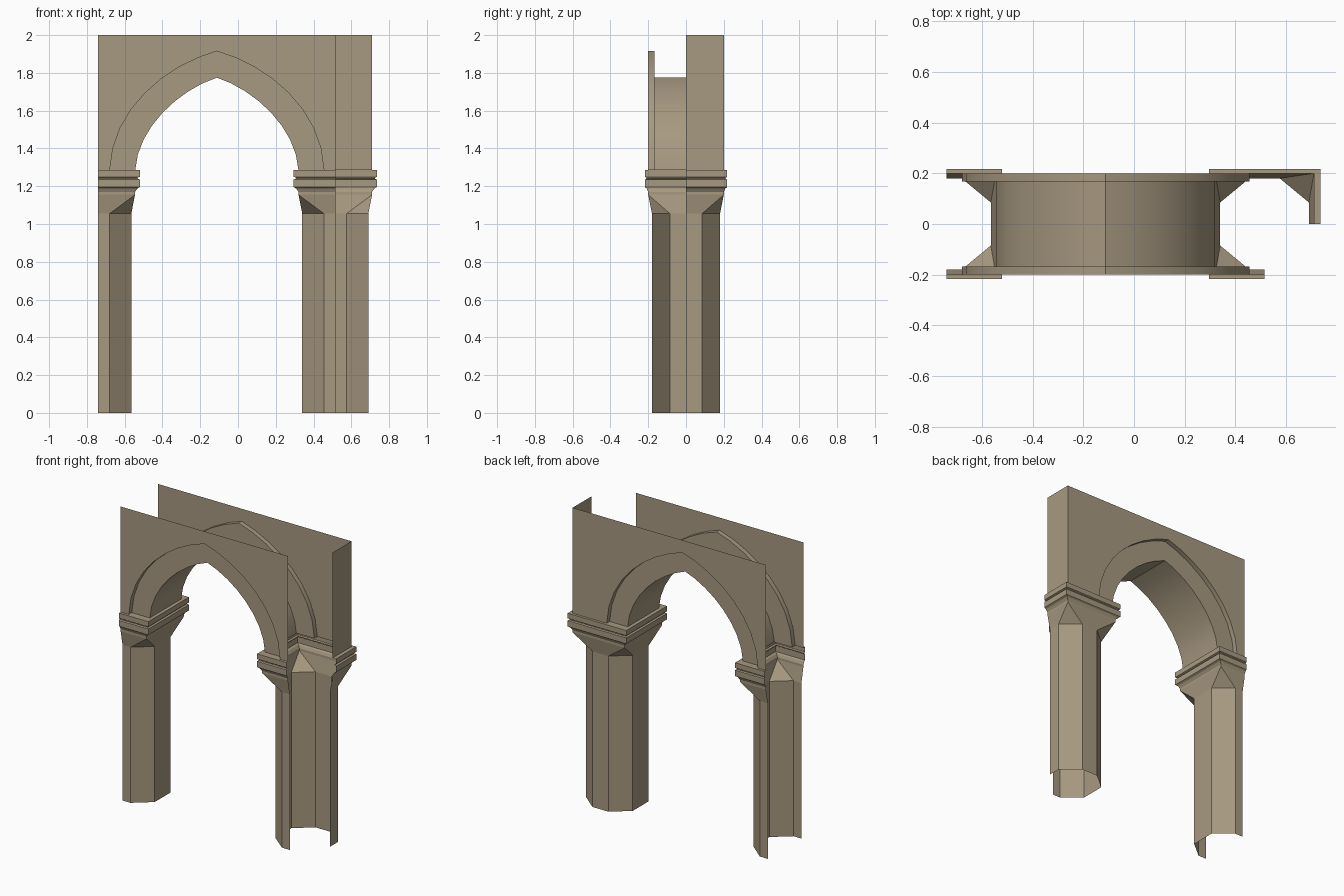
import bpy, bmesh
from mathutils import Vector

if "Cube" in bpy.data.objects:
    bpy.data.objects.remove(bpy.data.objects["Cube"])

stone = bpy.data.materials.new("tan_stone")
stone.diffuse_color = (0.39, 0.32, 0.22, 1)
stone.use_nodes = True
stone.node_tree.nodes["Principled BSDF"].inputs["Base Color"].default_value = stone.diffuse_color

ARCH_X = -0.112              # centre line of the arch
LEFT, RIGHT = -0.74, 0.515   # column axes
SPRING, TOP = 1.285, 2.0
WALL_Y, BAND_Y = 0.2, 0.168


def build(name, faces, outward, smooth=False):
    """Make an object from polygons; outward(centre) gives the facing side."""
    bm = bmesh.new()
    for pts in faces:
        bm.faces.new([bm.verts.new(p) for p in pts])
    bmesh.ops.remove_doubles(bm, verts=bm.verts, dist=0.0005)
    bm.normal_update()
    for f in bm.faces:
        if f.normal.dot(outward(f.calc_center_median())) < 0:
            f.normal_flip()
    me = bpy.data.meshes.new(name)
    bm.to_mesh(me)
    bm.free()
    me.materials.append(stone)
    ob = bpy.data.objects.new(name, me)
    bpy.context.collection.objects.link(ob)
    if smooth:
        bpy.ops.object.select_all(action='DESELECT')
        ob.select_set(True)
        bpy.context.view_layer.objects.active = ob
        bpy.ops.object.shade_smooth_by_angle(angle=0.5)
    return ob


def arch(p0, p1, p2, p3, n=8):
    """Pointed arch, left spring to right spring, as (x, z) points."""
    half = []
    for i in range(n + 1):
        t = i / n
        s = 1 - t
        half.append([s**3 * a + 3 * s * s * t * b + 3 * s * t * t * c + t**3 * d
                     for a, b, c, d in zip(p0, p1, p2, p3)])
    return ([(ARCH_X - x, z) for x, z in half]
            + [(ARCH_X + x, z) for x, z in reversed(half[:-1])])


def strip(a, b):
    """Quads between two point rows."""
    return [(a[i], a[i + 1], b[i + 1], b[i]) for i in range(len(a) - 1)]


def row(pts, y):
    return [(x, y, z) for x, z in pts]


inner = arch((0.432, SPRING), (0.42, 1.51), (0.2, 1.71), (0, 1.775))
outer = arch((0.567, SPRING), (0.555, 1.61), (0.27, 1.84), (0, 1.915))
into_opening = lambda c: Vector((ARCH_X - c.x, 0, 1.35 - c.z))

# Wall faces, recessed arch bands and their reveals, front and back
for side, label, x_end in ((-1, "front", RIGHT), (1, "back", RIGHT + 0.195)):
    facing = lambda c, s=side: Vector((0, s, 0))
    y, yb = side * WALL_Y, side * BAND_Y
    outline = ([(LEFT, TOP), (LEFT, SPRING)] + outer
               + [(x_end, SPRING), (x_end, TOP)])
    build(label + "_wall", [row(outline, y)], facing)
    build(label + "_arch_band", strip(row(outer, yb), row(inner, yb)), facing)
    build(label + "_arch_reveal", strip(row(outer, y), row(outer, yb)),
          into_opening, True)
    # small ledges where the band meets the capitals
    feet = []
    for i in (0, -1):
        xa, xb = inner[i][0], outer[i][0]
        feet.append([(xa, y, SPRING), (xb, y, SPRING),
                     (xb, yb, SPRING), (xa, yb, SPRING)])
    build(label + "_band_ledge", feet, lambda c: Vector((0, 0, 1)))

# Underside of the arch
build("arch_soffit", strip(row(inner, -BAND_Y), row(inner, BAND_Y)),
      into_opening, True)

# Return wall at the right corner
xs = RIGHT + 0.195
build("side_wall", [[(xs, 0, SPRING), (xs, WALL_Y, SPRING),
                     (xs, WALL_Y, TOP), (xs, 0, TOP)]],
      lambda c: Vector((1, 0, 0)))

# Capital moulding: (overhang, height)
MOULD = [(0, 1.155), (0, 1.17), (0.012, 1.188), (0.025, 1.195), (0.025, 1.235),
         (0.014, 1.24), (0.014, 1.245), (0.025, 1.25), (0.025, SPRING),
         (0, SPRING)]
NECK, CAP = 1.055, 1.155


def quadrant(cx, sx, sy):
    """One quarter of a column: shaft, squinch and moulding polygons."""
    P = lambda x, y, z: (cx + sx * x, sy * y, z)
    plan = [(0, 0.18), (0.06, 0.18), (0.175, 0.085), (0.175, 0)]
    a, b, c, d = [P(x, y, NECK) for x, y in plan]
    shaft = strip([P(x, y, 0) for x, y in plan], [a, b, c, d])
    corner = P(0.195, 0.2, CAP)
    neck = [(a, b, corner, P(0, 0.2, CAP)), (b, c, corner),
            (c, d, P(0.195, 0, CAP), corner)]
    rings = [[P(0, 0.2 + o * 0.7, z), P(0.195 + o, 0.2 + o * 0.7, z),
              P(0.195 + o, 0, z)] for o, z in MOULD]
    mould = []
    for r0, r1 in zip(rings, rings[1:]):
        mould += strip(r0, r1)
    return shaft, neck, mould


# Left half column and right three-quarter corner column
for name, cx, quads in (("left", LEFT, ((1, -1), (1, 1))),
                        ("right", RIGHT, ((-1, -1), (-1, 1), (1, 1)))):
    parts = [quadrant(cx, sx, sy) for sx, sy in quads]
    out = lambda c, cx=cx: Vector((c.x - cx, c.y, 0.05 if c.z > 1.28 else 0))
    for k, part in enumerate(("column_shaft", "capital_neck", "capital_moulding")):
        build(name + "_" + part, [f for p in parts for f in p[k]], out)
